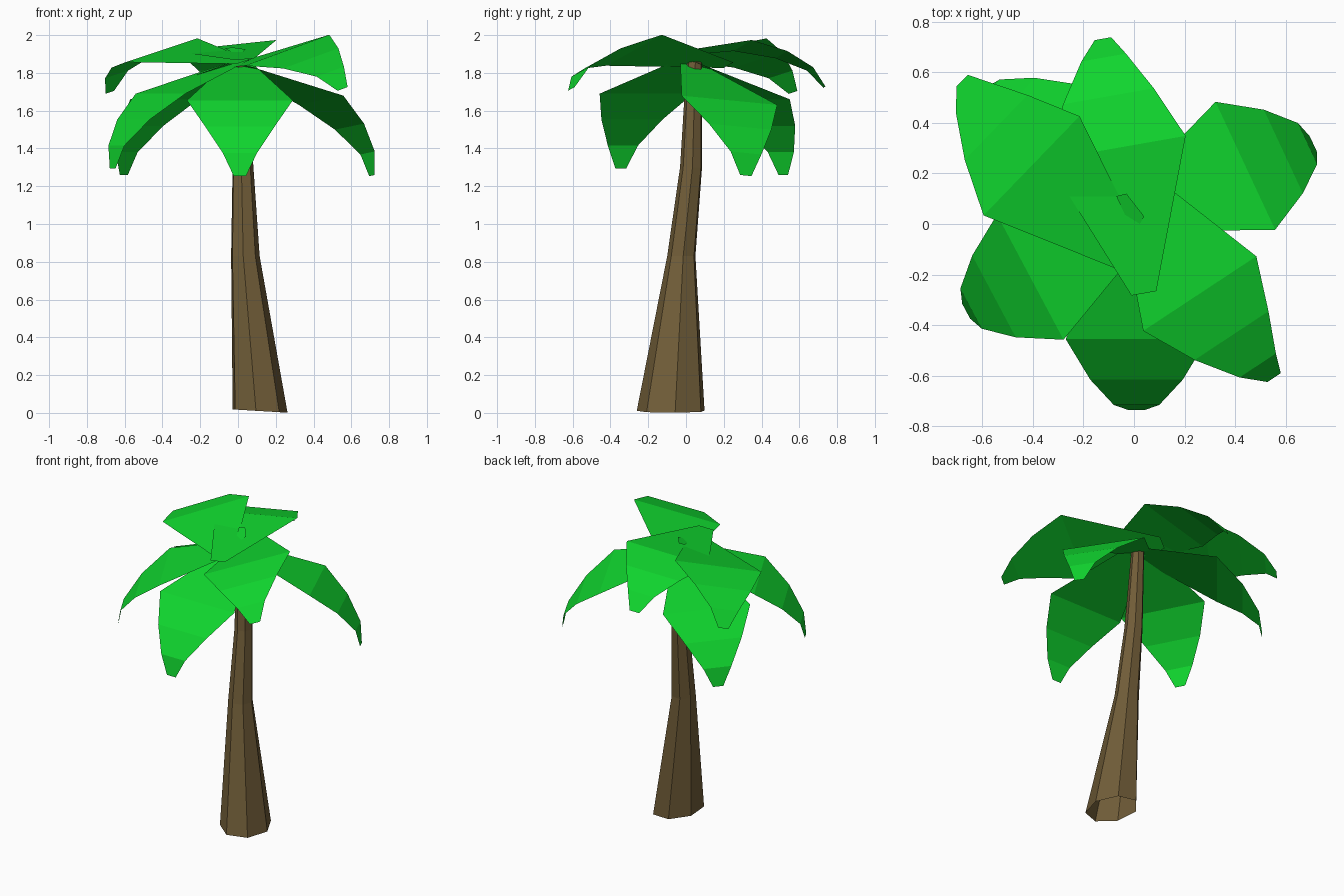
import bpy
from math import radians, cos, sin, tau
from mathutils import Matrix, Vector

if "Cube" in bpy.data.objects:
    bpy.data.objects.remove(bpy.data.objects["Cube"])


def material(name, color):
    m = bpy.data.materials.new(name)
    m.diffuse_color = (*color, 1)
    m.use_nodes = True
    m.node_tree.nodes["Principled BSDF"].inputs["Base Color"].default_value = m.diffuse_color
    return m


def mesh_object(name, verts, faces, mat):
    me = bpy.data.meshes.new(name)
    me.from_pydata(verts, [], faces)
    me.materials.append(mat)
    ob = bpy.data.objects.new(name, me)
    bpy.context.collection.objects.link(ob)
    return ob


bark = material("bark", (0.165, 0.11, 0.04))
green = material("leaf_green", (0.005, 0.66, 0.027))

# Trunk: leaning, tapering seven-sided tube (x, y, z, x radius, y radius), open at the base
SIDES = 7
rings = [(0.113, -0.077, 0.01, 0.15, 0.185), (0.037, -0.023, 0.83, 0.078, 0.077),
         (0.025, 0.028, 1.3, 0.057, 0.06), (0.005, 0.045, 1.86, 0.04, 0.042)]
verts, faces = [], []
for i, (x, y, z, rx, ry) in enumerate(rings):
    for k in range(SIDES):
        a = radians(6) + tau * k / SIDES
        tilt = -0.009 * cos(a) if i == 0 else 0
        verts.append((x + rx * cos(a), y + ry * sin(a), z + tilt))
for i in range(len(rings) - 1):
    for k in range(SIDES):
        a, b = i * SIDES + k, i * SIDES + (k + 1) % SIDES
        faces.append((a, b, b + SIDES, a + SIDES))
mesh_object("trunk", verts, faces, bark)

# Frond shape: (forward, height, half width), origin at the widest section
FROND = [(-0.55, 0.21, 0.05), (0, 0, 0.28), (0.16, -0.14, 0.183),
         (0.26, -0.28, 0.09), (0.28, -0.40, 0.033)]


def frond(name, anchor, heading, pitch=0, roll=0):
    m = (Matrix.Translation(Vector(anchor))
         @ Matrix.Rotation(radians(heading), 4, 'Z')
         @ Matrix.Rotation(radians(roll), 4, 'X')
         @ Matrix.Rotation(radians(-pitch), 4, 'Y'))
    v = [m @ Vector((d, s * w, h)) for d, h, w in FROND for s in (-1, 1)]
    f = [(2 * i, 2 * i + 2, 2 * i + 3, 2 * i + 1) for i in range(len(FROND) - 1)]
    mesh_object(name, v, f, green)


# Lower drooping fronds
frond("lower_frond_front", (0.01, -0.455, 1.655), -90)
frond("lower_frond_right", (0.44, 0.23, 1.655), 25, 0, -5)
frond("lower_frond_left", (-0.41, -0.21, 1.69), 208, 1)
frond("lower_frond_back_left", (-0.39, 0.335, 1.66), 140)
# Upper fronds, pitched higher and rolled
frond("upper_frond_back", (-0.07, 0.3, 1.945), 100, 28, -6)
frond("upper_frond_back_left", (-0.405, 0.23, 1.92), 136, 27, -13)
frond("upper_frond_front_right", (0.26, -0.275, 1.92), -56.6, 29, 17)

# Small bud leaf poking out of the crown
mesh_object("crown_bud", [(-0.07, 0.11, 1.93), (-0.03, 0.12, 1.935),
                          (0.04, 0.03, 1.925), (0, -0.04, 1.89)],
            [(0, 3, 2, 1)], green)
